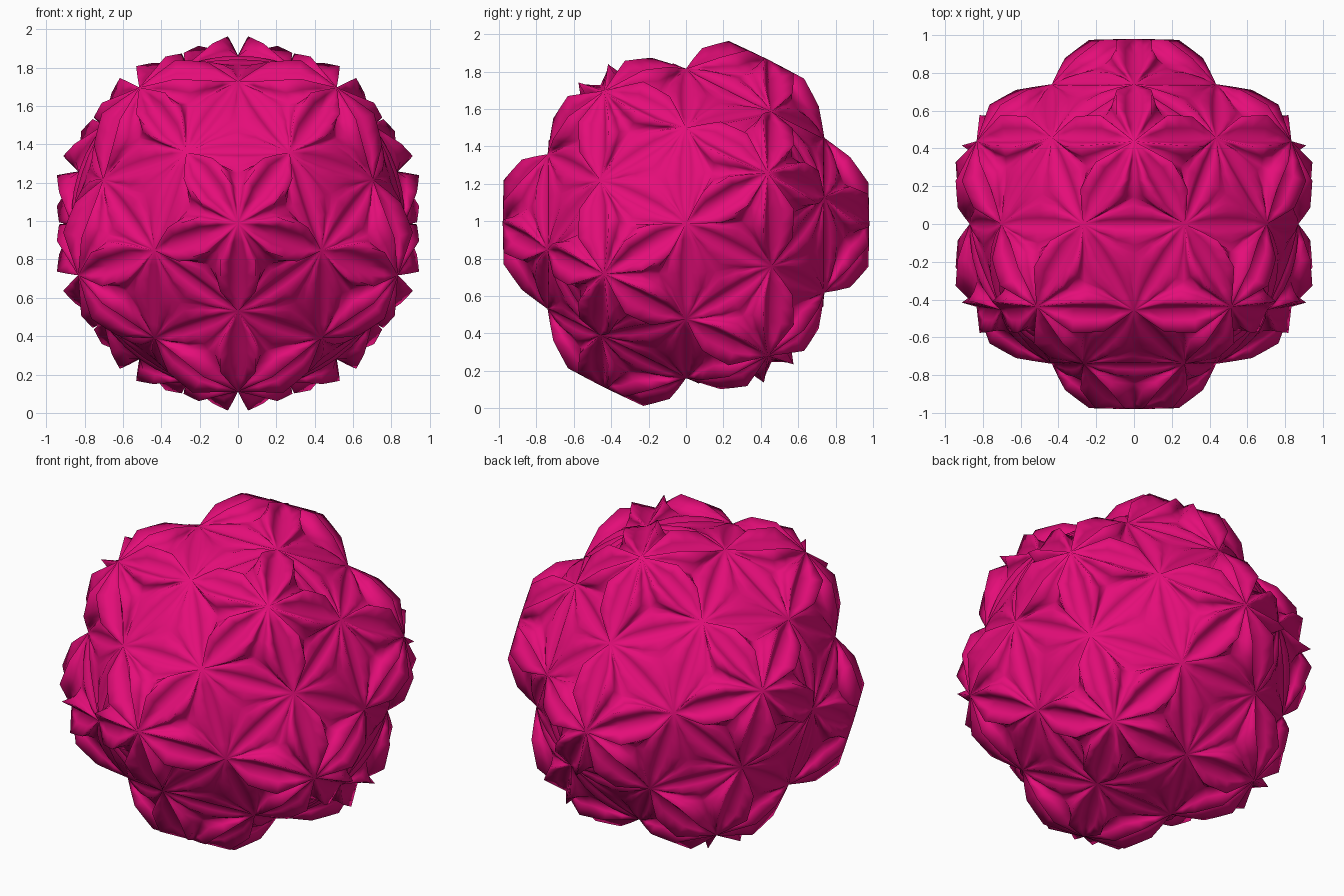
import bpy, bmesh, math
from mathutils import Vector

if "Cube" in bpy.data.objects:
    bpy.data.objects.remove(bpy.data.objects["Cube"])

CENTRE = Vector((0, 0, 0.988))
R_FIVE, R_SIX = 0.98, 0.87       # radii of five- and six-petal flower centres
HOLLOW = 0.03
# petal crests: fraction along the petal, inward offset, height
TALL = [(0, 0, 0), (0.15, 0.035, 0.052), (0.3, 0.064, 0.1), (0.46, 0.062, 0.112),
        (0.62, 0.058, 0.122), (0.81, 0.03, 0.062), (1, 0, 0)]
LOW = [(0, 0, 0), (0.16, 0.035, 0.02), (0.32, 0.055, 0.035), (0.5, 0.06, 0.04),
       (0.68, 0.055, 0.035), (0.84, 0.035, 0.02), (1, 0, 0)]

# flower centres: icosahedron corners (one facing front) and edge midpoints
five = [Vector((0, -1, 0)), Vector((0, 1, 0))]
for k in range(5):
    a = math.radians(-90 + 72 * k)
    v = Vector((math.cos(a) * 0.8944, -0.4472, math.sin(a) * 0.8944))
    five += [v, -v]
six = [(a + b).normalized() for i, a in enumerate(five) for b in five[:i] if a.dot(b) > 0.3]

# hull gives the 80 triangles between flower centres
cage = bmesh.new()
for p in [v * R_FIVE for v in five] + [v * R_SIX for v in six]:
    cage.verts.new(p)
bmesh.ops.convex_hull(cage, input=cage.verts[:])
triangles = [[v.co.copy() for v in f.verts] for f in cage.faces]
cage.free()

bm = bmesh.new()


def is_five(p):
    return p.length > (R_FIVE + R_SIX) / 2


def strip(rows):
    """Skin a list of equally long point rows."""
    vs = [[bm.verts.new(CENTRE + p) for p in r] for r in rows]
    for r, s in zip(vs, vs[1:]):
        for i in range(len(r) - 1):
            bm.faces.new((r[i], r[i + 1], s[i + 1], s[i]))


def petal_half(a, b, g, n):
    """Flap rising from the straight line a-b to a crest, then dropping to the hollow g."""
    if is_five(a):
        a, b = b, a
    d = b - a
    inward = n.cross(d).normalized()
    if inward.dot(g - a) < 0:
        inward.negate()
    base, rise, crest, mid, low = [], [], [], [], []
    # the inner edge runs a-g-b; place its corner at the middle crest point
    for i, (t, w, h) in enumerate(TALL if is_five(b) else LOW):
        p = a + d * t
        c = p + inward * w + n * h
        e = a.lerp(g, i / 3) if i <= 3 else g.lerp(b, (i - 3) / 3)
        base.append(p)
        rise.append(p.lerp(c, 0.5) - n * h * 0.04)
        crest.append(c)
        mid.append(c.lerp(e, 0.5) - n * h * 0.08)
        low.append(e)
    strip([base, rise, crest, mid, low])


# three petal halves in every triangle
for tri in triangles:
    g = sum(tri, Vector()) / 3
    n = (tri[1] - tri[0]).cross(tri[2] - tri[0]).normalized()
    if n.dot(g) < 0:
        n.negate()
    for i in range(3):
        petal_half(tri[i], tri[(i + 1) % 3], g + n * HOLLOW, n)

bmesh.ops.remove_doubles(bm, verts=bm.verts[:], dist=0.0005)
bmesh.ops.recalc_face_normals(bm, faces=bm.faces[:])
for f in bm.faces:
    f.smooth = True
mesh = bpy.data.meshes.new("folded_paper_ball")
bm.to_mesh(mesh)
bm.free()
ball = bpy.data.objects.new("folded_paper_ball", mesh)
bpy.context.collection.objects.link(ball)

paper = bpy.data.materials.new("pink_paper")
paper.diffuse_color = (0.78, 0.004, 0.19, 1)
paper.use_nodes = True
paper.node_tree.nodes["Principled BSDF"].inputs["Base Color"].default_value = paper.diffuse_color
mesh.materials.append(paper)
